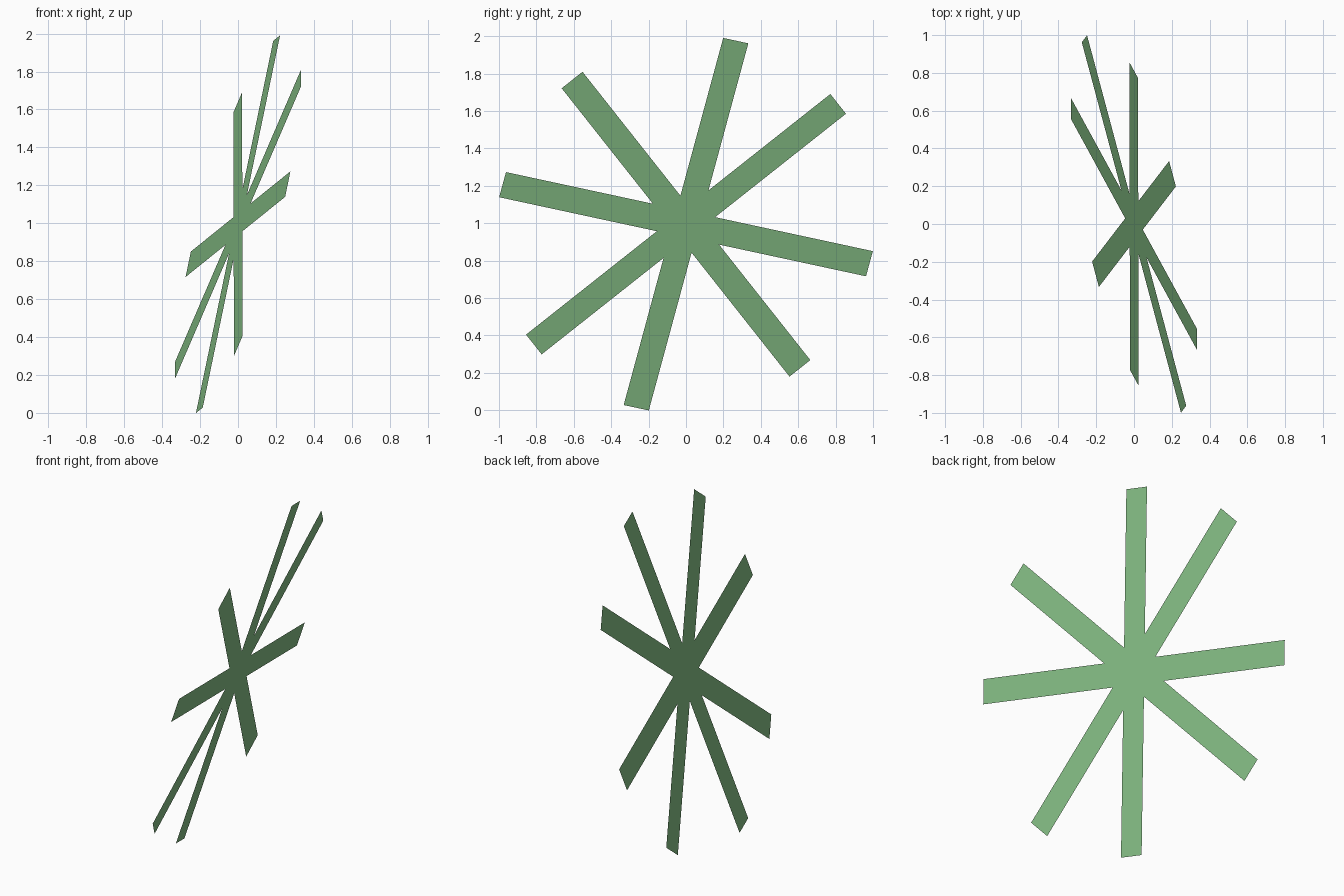
import bpy
from math import radians, cos, sin
from mathutils import Vector

if "Cube" in bpy.data.objects:
    bpy.data.objects.remove(bpy.data.objects["Cube"])

HALF_LENGTH, HALF_WIDTH = 1.037, 0.071
CENTER = Vector((0, 0, 0.995))

# Tilted plane that all blades lie in
normal = Vector((1, 0.2106, -0.2648)).normalized()
up = Vector((0.203, 0.265, 0.9775))
up = (up - normal * up.dot(normal)).normalized()
side = normal.cross(up)

green = bpy.data.materials.new("green")
green.diffuse_color = (0.25, 0.55, 0.25, 1)
green.use_nodes = True
green.node_tree.nodes["Principled BSDF"].inputs["Base Color"].default_value = green.diffuse_color


def blade(name, angle):
    """Flat strip through the centre, turned by angle within the plane."""
    a = radians(angle)
    along = up * cos(a) + side * sin(a)
    across = normal.cross(along)
    corners = [CENTER + along * (HALF_LENGTH * i) + across * (HALF_WIDTH * j)
               for i, j in ((-1, 1), (-1, -1), (1, -1), (1, 1))]
    mesh = bpy.data.meshes.new(name)
    mesh.from_pydata(corners, [], [(0, 1, 2, 3)])
    mesh.materials.append(green)
    obj = bpy.data.objects.new(name, mesh)
    bpy.context.collection.objects.link(obj)


# Two perpendicular crosses, 38 degrees apart
for i, angle in enumerate((0, 90, -38, 52)):
    blade(f"blade_{i + 1}", angle)
